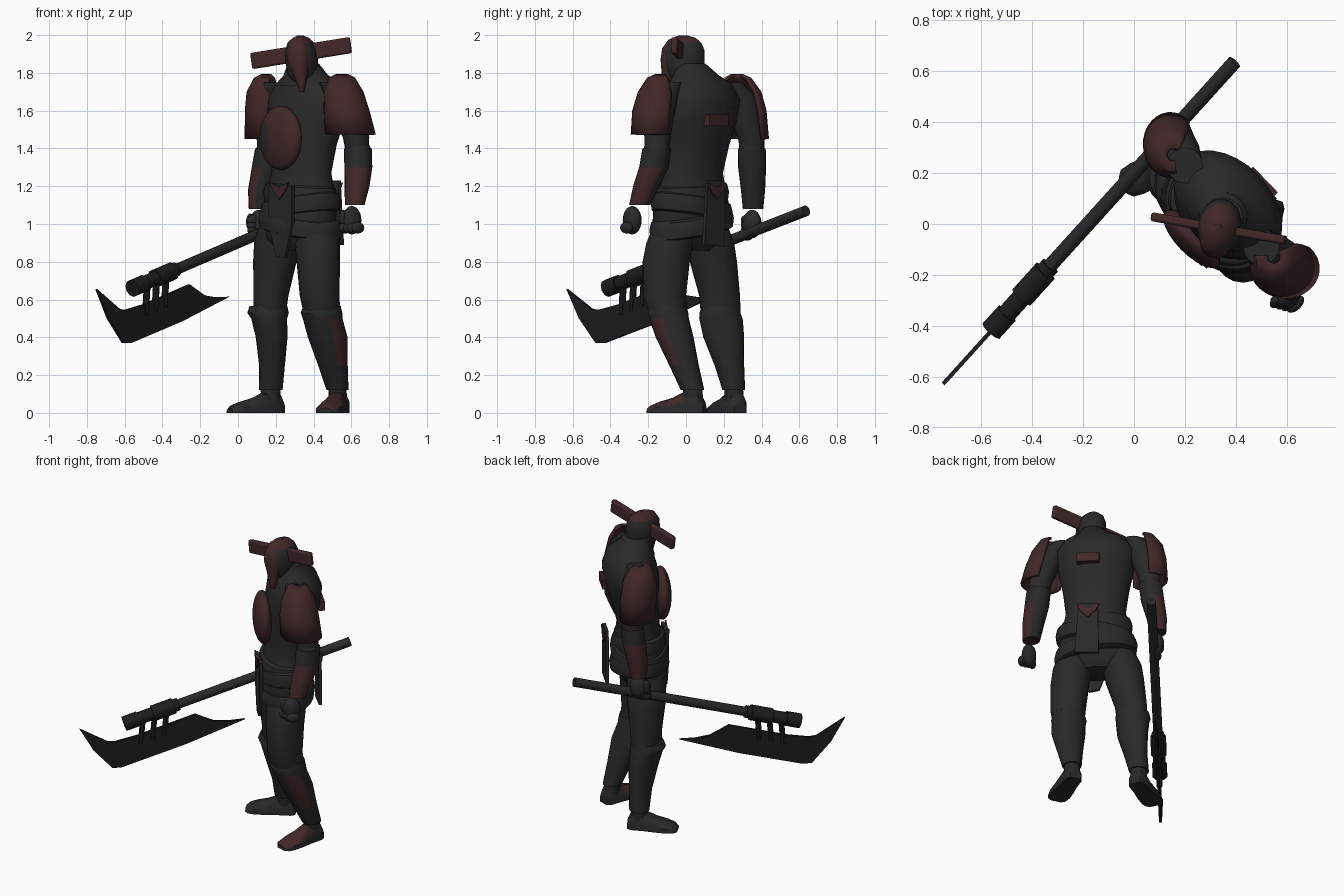
import bpy, bmesh
from math import sin, cos, pi, radians, atan2
from mathutils import Vector, Matrix

cube = bpy.data.objects.get("Cube")
if cube:
    bpy.data.objects.remove(cube)


def material(name, rgb):
    m = bpy.data.materials.new(name)
    m.use_nodes = True
    m.diffuse_color = (*rgb, 1)
    bsdf = m.node_tree.nodes["Principled BSDF"]
    bsdf.inputs["Base Color"].default_value = (*rgb, 1)
    bsdf.inputs["Roughness"].default_value = 0.8
    return m


CHARCOAL = material("charcoal cloth", (0.022, 0.022, 0.022))
RED = material("dark red armour", (0.054, 0.020, 0.021))
BLACK = material("black iron", (0.012, 0.0125, 0.013))
TURN = radians(-46)   # the body is turned towards its right
HEAD_TURN = radians(-10)


def finish(name, bm, mats, rule=None, angle=40):
    bmesh.ops.recalc_face_normals(bm, faces=bm.faces)
    if rule:
        bm.normal_update()
        for f in bm.faces:
            f.material_index = int(rule(f.calc_center_median(), f.normal))
    mesh = bpy.data.meshes.new(name)
    bm.to_mesh(mesh)
    bm.free()
    for m in mats:
        mesh.materials.append(m)
    ob = bpy.data.objects.new(name, mesh)
    bpy.context.collection.objects.link(ob)
    bpy.ops.object.select_all(action="DESELECT")
    ob.select_set(True)
    bpy.context.view_layer.objects.active = ob
    bpy.ops.object.shade_smooth_by_angle(angle=radians(angle))
    return ob


def loft(name, rings, mats, turn=0.0, rule=None, arc=None, n=20, tilt=0.0):
    """Skin of elliptical rings (x, y, z, rx, ry); arc = open range in degrees."""
    bm = bmesh.new()
    rows = []
    for x, y, z, rx, ry in rings:
        row = []
        for i in range(n):
            a = 2 * pi * i / n
            if arc:
                a = radians(arc[0] + (arc[1] - arc[0]) * i / (n - 1))
            p = Matrix.Rotation(turn, 2) @ Vector((rx * cos(a), ry * sin(a)))
            row.append(bm.verts.new((x + p.x, y + p.y, z + tilt * cos(a) * rx)))
        rows.append(row)
    for r0, r1 in zip(rows, rows[1:]):
        for i in range(n - 1 if arc else n):
            j = (i + 1) % n
            bm.faces.new((r0[i], r0[j], r1[j], r1[i]))
    if not arc:
        bm.faces.new(rows[0])
        bm.faces.new(rows[-1])
    return finish(name, bm, mats, rule)


def plate(name, pts, loc, turn, thick, mat):
    """Flat outline in x, z, given a thickness and turned about z."""
    bm = bmesh.new()
    face = bm.faces.new([bm.verts.new((x, -thick / 2, z)) for x, z in pts])
    new = bmesh.ops.extrude_face_region(bm, geom=[face])["geom"]
    bmesh.ops.translate(bm, vec=(0, thick, 0),
                        verts=[v for v in new if isinstance(v, bmesh.types.BMVert)])
    bm.transform(Matrix.Translation(loc) @ Matrix.Rotation(turn, 4, "Z"))
    return finish(name, bm, [mat], angle=30)


def rod(name, a, b, r, mat, n=14):
    a, b = Vector(a), Vector(b)
    bm = bmesh.new()
    bmesh.ops.create_cone(bm, cap_ends=True, segments=n, radius1=r, radius2=r, depth=(b - a).length)
    bm.transform(Matrix.Translation((a + b) / 2) @ (b - a).to_track_quat("Z", "Y").to_matrix().to_4x4())
    return finish(name, bm, [mat])


def ball(name, loc, size, turn, mats, rule=None):
    bm = bmesh.new()
    bmesh.ops.create_uvsphere(bm, u_segments=24, v_segments=16, radius=1)
    bm.transform(Matrix.Diagonal((*size, 1)))
    if rule:
        bm.normal_update()
        for f in bm.faces:
            f.material_index = int(rule(f.calc_center_median(), f.normal))
    bm.transform(Matrix.Translation(loc) @ Matrix.Rotation(turn, 4, "Z"))
    return finish(name, bm, mats)


def body(u, v, z):
    """Point given as left, back and height of the turned body."""
    p = Matrix.Rotation(TURN, 2) @ Vector((u, v))
    return Vector((0.345 + p.x, 0.05 + p.y, z))


# Torso
loft("torso", [(.315, .025, .86, .12, .09), (.315, .02, .92, .2, .145), (.32, .02, 1.0, .23, .16),
               (.33, .03, 1.1, .23, .16), (.335, .035, 1.2, .2, .14), (.335, .035, 1.27, .185, .13),
               (.345, .05, 1.42, .205, .148), (.36, .065, 1.55, .235, .17), (.37, .075, 1.66, .25, .168),
               (.37, .072, 1.74, .2, .14), (.36, .055, 1.79, .125, .105), (.345, .02, 1.85, .08, .085)],
     [CHARCOAL], TURN, n=28)
loft("collar", [(.365, .06, 1.73, .19, .14), (.36, .05, 1.78, .13, .115), (.35, .03, 1.83, .095, .095)],
     [CHARCOAL], TURN)

# Waist sashes, folded over each other
for i, (z, tilt, r) in enumerate([(1.16, -.06, .215), (1.09, .14, .237), (1.0, -.16, .245)]):
    loft("sash_%d" % (i + 1), [(.33, .03, z + dz, r + dr, r * .7 + dr) for dz, dr in
                               ((-.055, -.012), (-.045, .006), (.0, .012), (.04, .002), (.05, -.015))],
         [CHARCOAL], TURN, tilt=tilt, n=28)

# Front and back cloth flaps with red points
plate("front_flap", [(-.08, 1.2), (.1, 1.2), (.1, 1.0), (.045, .82), (-.02, .83), (-.08, 1.0)],
      body(.02, -.19, 0), TURN, .02, CHARCOAL)
plate("back_flap", [(-.06, 1.23), (.06, 1.23), (.085, .89), (-.065, .88)],
      body(.03, .18, 0), TURN, .02, CHARCOAL)
for name, u, v in (("front_point", .03, -.203), ("back_point", .03, .193)):
    plate(name, [(-.07, 1.22), (0, 1.195), (.07, 1.22), (.05, 1.18), (0, 1.13), (-.05, 1.18)],
          body(u, v, 0), TURN, .009, RED)

# Oval chest plate with a dark patch, and a small back plate
ball("chest_plate", body(-.005, -.16, 1.455), (.15, .06, .17), TURN, [RED, CHARCOAL],
     lambda c, n: n.y < 0 and ((c.x + .075) / .05) ** 2 + (c.z / .09) ** 2 < 1)
plate("back_plate", [(-.07, 1.52), (.07, 1.52), (.07, 1.58), (-.07, 1.58)],
      body(.03, .19, 0), TURN, .04, RED)

# Head, face mask and cross bar
loft("head", [(.345, .0, 1.75, .06, .075), (.34, -.01, 1.8, .078, .095), (.337, -.012, 1.86, .086, .112),
              (.335, -.01, 1.92, .085, .11), (.333, -.008, 1.96, .07, .09), (.333, -.008, 1.985, .043, .06),
              (.333, -.008, 1.997, .014, .02)], [CHARCOAL, RED], HEAD_TURN,
     lambda c, n: n.z > .6 and c.z > 1.9)
loft("face_mask", [(.338, -.105, 1.7, .012, .018), (.335, -.1, 1.75, .026, .03), (.328, -.09, 1.81, .045, .04),
                   (.32, -.08, 1.87, .06, .055), (.32, -.065, 1.93, .06, .062), (.323, -.04, 1.975, .045, .055),
                   (.328, -.02, 1.998, .015, .02)], [RED], HEAD_TURN)
bar = plate("head_bar", [(-.262, -.085), (.272, .0), (.26, .085), (-.274, .0)],
            (.335, -.018, 1.905), HEAD_TURN, .035, RED)
bevel = bar.modifiers.new("rounded", "BEVEL")
bevel.width, bevel.segments = .01, 2

# Shoulder guards, open behind
GUARDS = {
    "left": ([(.55, -.13, 1.795, .03, .03), (.55, -.14, 1.775, .07, .065), (.56, -.15, 1.7, .105, .105),
              (.575, -.165, 1.6, .122, .12), (.595, -.175, 1.475, .135, .118)], (-195, 45)),
    "right": ([(.155, .27, 1.795, .03, .03), (.15, .275, 1.775, .065, .07), (.145, .29, 1.7, .1, .11),
               (.143, .305, 1.6, .107, .122), (.143, .315, 1.45, .108, .125)], (45, 285))}
for side, (rings, arc) in GUARDS.items():
    guard = loft(side + "_shoulder_guard", rings, [RED], arc=arc)
    guard.modifiers.new("shell", "SOLIDIFY").thickness = .018

# Arms: cloth upper arms, banded bracers and fists
ARMS = {
    "left": ([(.5, -.09, 1.75, .07, .07), (.55, -.13, 1.68, .09, .09), (.59, -.15, 1.56, .085, .085),
              (.625, -.15, 1.46, .07, .07), (.63, -.155, 1.39, .062, .065)],
             [(.63, -.15, 1.44, .055, .058), (.635, -.155, 1.4, .068, .07), (.637, -.17, 1.3, .068, .072),
              (.63, -.21, 1.2, .06, .064), (.618, -.245, 1.1, .046, .05)], Vector((.603, -.285, 1.02))),
    "right": ([(.2, .23, 1.75, .07, .07), (.17, .28, 1.68, .09, .09), (.165, .31, 1.56, .08, .085),
               (.165, .345, 1.46, .066, .07), (.16, .35, 1.39, .06, .065)],
              [(.165, .345, 1.44, .052, .057), (.16, .348, 1.4, .064, .068), (.145, .35, 1.3, .066, .068),
               (.115, .355, 1.18, .056, .058), (.105, .355, 1.08, .042, .048)], Vector((.11, .35, 1.0)))}
for side, (upper, fore, hand) in ARMS.items():
    out = body(1 if side == "left" else -1, -.3, 0) - body(0, 0, 0)
    loft(side + "_upper_arm", upper, [CHARCOAL])
    loft(side + "_forearm", fore, [CHARCOAL])
    loft(side + "_bracer", [(x, y, z, rx + .006, ry + .006) for x, y, z, rx, ry in fore[1:]],
         [CHARCOAL, RED], rule=lambda c, n, o=out: n.dot(o) > -.1 and not 1.3 < c.z < 1.385)
    ball(side + "_palm", hand, (.045, .055, .075), TURN, [CHARCOAL])
    for i in range(4):
        off = Vector((-.026, -.026 + .0, .02 - .026 * i)) if side == "right" else \
            Vector((-.035 + .022 * i, -.012 - .006 * i, -.04))
        ball("%s_finger_%d" % (side, i + 1), hand + off, (.024, .042, .03), TURN, [CHARCOAL])
    ball(side + "_thumb", hand + Vector((-.045, -.015, .01)), (.02, .025, .045), TURN, [CHARCOAL])

# Legs, greaves and feet
LEGS = {
    "left": [(.405, -.05, .98, .12, .125), (.42, -.085, .9, .12, .125), (.425, -.105, .8, .115, .125),
             (.432, -.115, .62, .105, .115), (.448, -.09, .5, .095, .095), (.475, -.06, .4, .095, .09),
             (.503, -.01, .25, .068, .068), (.527, .035, .12, .048, .052), (.53, .04, .05, .048, .052)],
    "right": [(.225, .1, .98, .12, .125), (.205, .13, .9, .12, .125), (.195, .145, .8, .115, .125),
              (.175, .178, .62, .092, .108), (.165, .185, .5, .085, .105), (.178, .2, .4, .074, .098),
              (.18, .23, .25, .058, .068), (.173, .253, .12, .053, .05), (.175, .255, .05, .05, .05)]}
FEET = {"left": ((.535, .045), (.475, -.155)), "right": (((.185, .262)), (.015, .18))}
for side, rings in LEGS.items():
    loft(side + "_leg", rings, [CHARCOAL])
    kx, ky, kz = rings[4][:3]
    top = [(kx - .004, ky - .004, .565, .1, .098), (kx - .006, ky - .006, .53, .11, .108)]
    loft(side + "_greave", top + [(x, y, z, rx + .01, ry + .01) for x, y, z, rx, ry in rings[4:8]],
         [CHARCOAL, RED], rule=lambda c, n, s=side: s == "left" and .2 < c.z < .46 and n.x > .2 and n.y < -.35)
    # Each foot is a row of upright slices from heel to toe
    heel, toe = (Vector(p) for p in FEET[side])
    aim = (toe - heel).normalized()
    bm = bmesh.new()
    slices = []
    for d, w, h in ((-.055, .035, .06), (-.03, .05, .11), (.05, .053, .115), (.12, .062, .08),
                    (.19, .066, .06), (.235, .058, .042), (.255, .035, .025)):
        c = heel + aim * d
        s = Vector((-aim.y, aim.x))
        prof = ((-1, 0), (-1, .5), (-.6, .9), (0, 1), (.6, .9), (1, .5), (1, 0))
        slices.append([bm.verts.new((c.x + s.x * w * p, c.y + s.y * w * p, h * q)) for p, q in prof])
    for s0, s1 in zip(slices, slices[1:]):
        for i in range(7):
            bm.faces.new((s0[i], s0[(i + 1) % 7], s1[(i + 1) % 7], s1[i]))
    bm.faces.new(slices[0])
    bm.faces.new(slices[-1])
    finish(side + "_foot", bm, [CHARCOAL, RED],
           lambda c, n, s=side: n.z > .5 and s == "left")


# Axe: shaft, collars, pins and blade in one upright plane
def shaft(x, drop=0):
    return Vector((x, .2 + 1.105 * x, .9 + .43 * x - drop))


rod("axe_shaft", shaft(.395), shaft(-.4), .029, CHARCOAL)
rod("axe_collar", shaft(-.33), shaft(-.56), .04, BLACK, 10)
rod("axe_collar_band", shaft(-.35), shaft(-.44), .05, BLACK, 10)
rod("axe_end_band", shaft(-.5), shaft(-.56), .047, BLACK, 10)
for i, x in enumerate((-.48, -.43, -.38)):
    rod("blade_pin_%d" % (i + 1), shaft(x), shaft(x - .01, .17), .018, BLACK, 8)
outline = [(-.75, .655), (-.69, .5), (-.61, .37), (-.57, .37), (-.3, .485), (-.05, .615), (-.12, .612),
           (-.18, .622), (-.22, .65), (-.26, .68), (-.5, .575), (-.6, .545), (-.63, .55)]
plate("axe_blade", [(x * 1.49, z) for x, z in outline], (0, .2, 0), atan2(1.105, 1), .016, BLACK)
